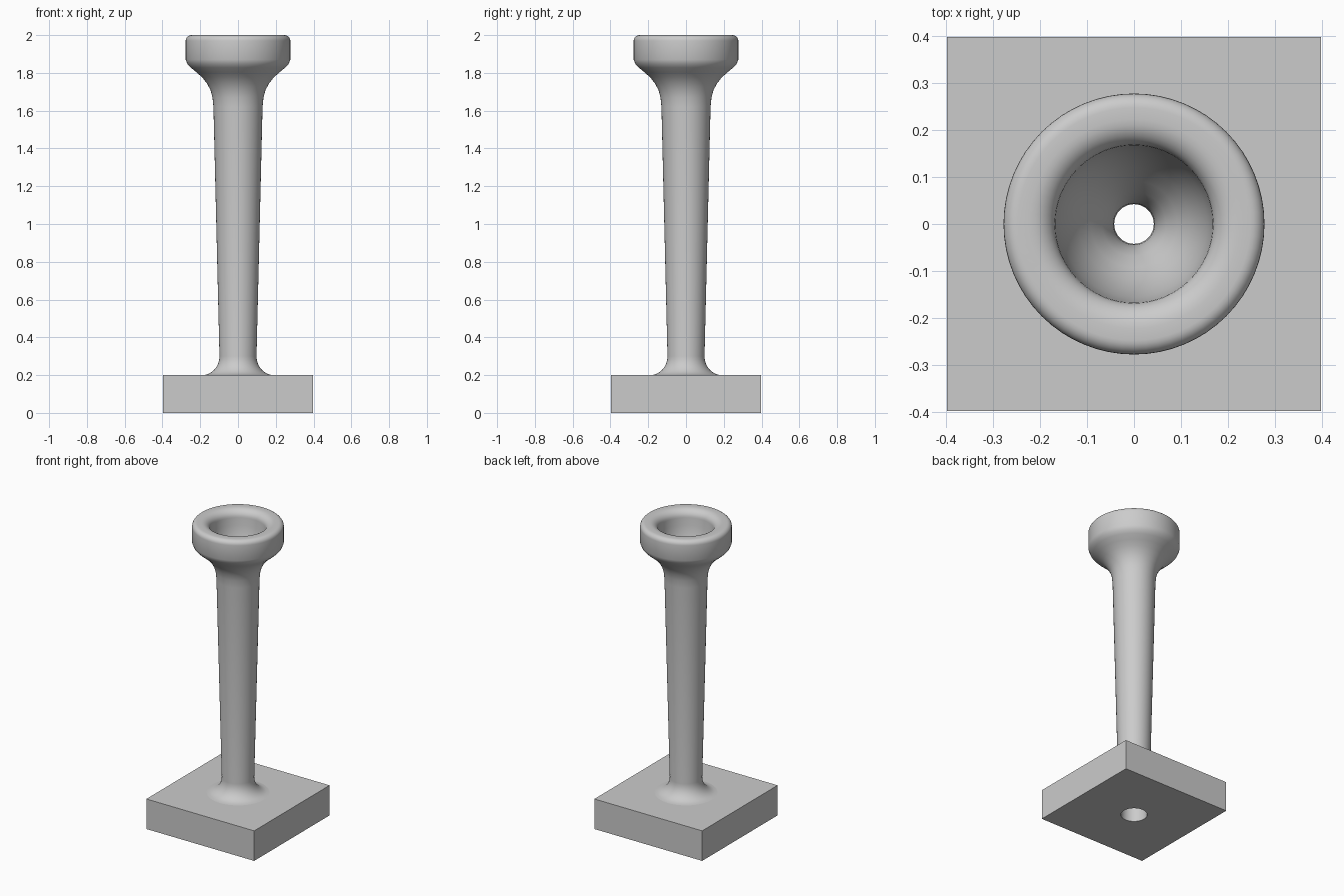
import bpy, bmesh, math

if "Cube" in bpy.data.objects:
    bpy.data.objects.remove(bpy.data.objects["Cube"], do_unlink=True)

SEGMENTS = 64
HALF = 0.397      # half width of the square base
TOP = 0.2         # top of the base
FOOT = 0.19       # radius where the flared foot meets the base
BORE = 0.08       # bore radius at the bottom

grey = bpy.data.materials.new("plain grey")
grey.use_nodes = True
colour = (0.6, 0.6, 0.6, 1)
grey.diffuse_color = colour
grey.node_tree.nodes["Principled BSDF"].inputs["Base Color"].default_value = colour


def arc(cr, cz, rr, rz, start, end, steps):
    """Profile points on an ellipse arc, angles in degrees."""
    angles = [math.radians(start + (end - start) * i / steps) for i in range(steps + 1)]
    return [(cr + rr * math.cos(a), cz + rz * math.sin(a)) for a in angles]


def revolve(name, profile, square_rings=()):
    """Sweep a profile round z; the rings listed are stretched to a square."""
    bm = bmesh.new()
    rings = []
    for k, (r, z) in enumerate(profile):
        ring = []
        for i in range(SEGMENTS):
            a = 2 * math.pi * i / SEGMENTS
            c, s = math.cos(a), math.sin(a)
            d = r / max(abs(c), abs(s)) if k in square_rings else r
            ring.append(bm.verts.new((d * c, d * s, z)))
        rings.append(ring)
    for low, high in zip(rings, rings[1:]):
        for i in range(SEGMENTS):
            j = (i + 1) % SEGMENTS
            bm.faces.new((low[i], low[j], high[j], high[i]))
    mesh = bpy.data.meshes.new(name)
    bm.to_mesh(mesh)
    bm.free()
    mesh.materials.append(grey)
    obj = bpy.data.objects.new(name, mesh)
    bpy.context.collection.objects.link(obj)
    bpy.ops.object.select_all(action="DESELECT")
    obj.select_set(True)
    bpy.context.view_layer.objects.active = obj
    bpy.ops.object.shade_smooth_by_angle(angle=math.radians(35))
    return obj


# Square base with a round hole
revolve("base", [(BORE, 0), (HALF, 0), (HALF, TOP), (FOOT, TOP)], square_rings=(1, 2))

# Flared foot and tapered shank
outside = arc(FOOT, 0.3, 0.092, 0.1, 270, 180, 8)
outside += [(0.13, 1.62)]
# Flare under the cup, then the rounded rim
outside += [(0.135, 1.67), (0.146, 1.71), (0.165, 1.745), (0.19, 1.777),
            (0.22, 1.803), (0.25, 1.828), (0.268, 1.847), (0.277, 1.87)]
outside += arc(0.247, 1.97, 0.03, 0.03, 0, 90, 6)
outside += arc(0.222, 1.95, 0.055, 0.05, 90, 180, 7)
# Bowl of the cup, throat and widening bore
inside = [(0.164, 1.9), (0.155, 1.85), (0.14, 1.8), (0.118, 1.75), (0.092, 1.71),
          (0.068, 1.675), (0.052, 1.64), (0.044, 1.6), (0.042, 1.55), (0.042, 1.45),
          (0.055, 1.0), (0.07, 0.4), (BORE, 0)]
revolve("mouthpiece", outside + inside)
